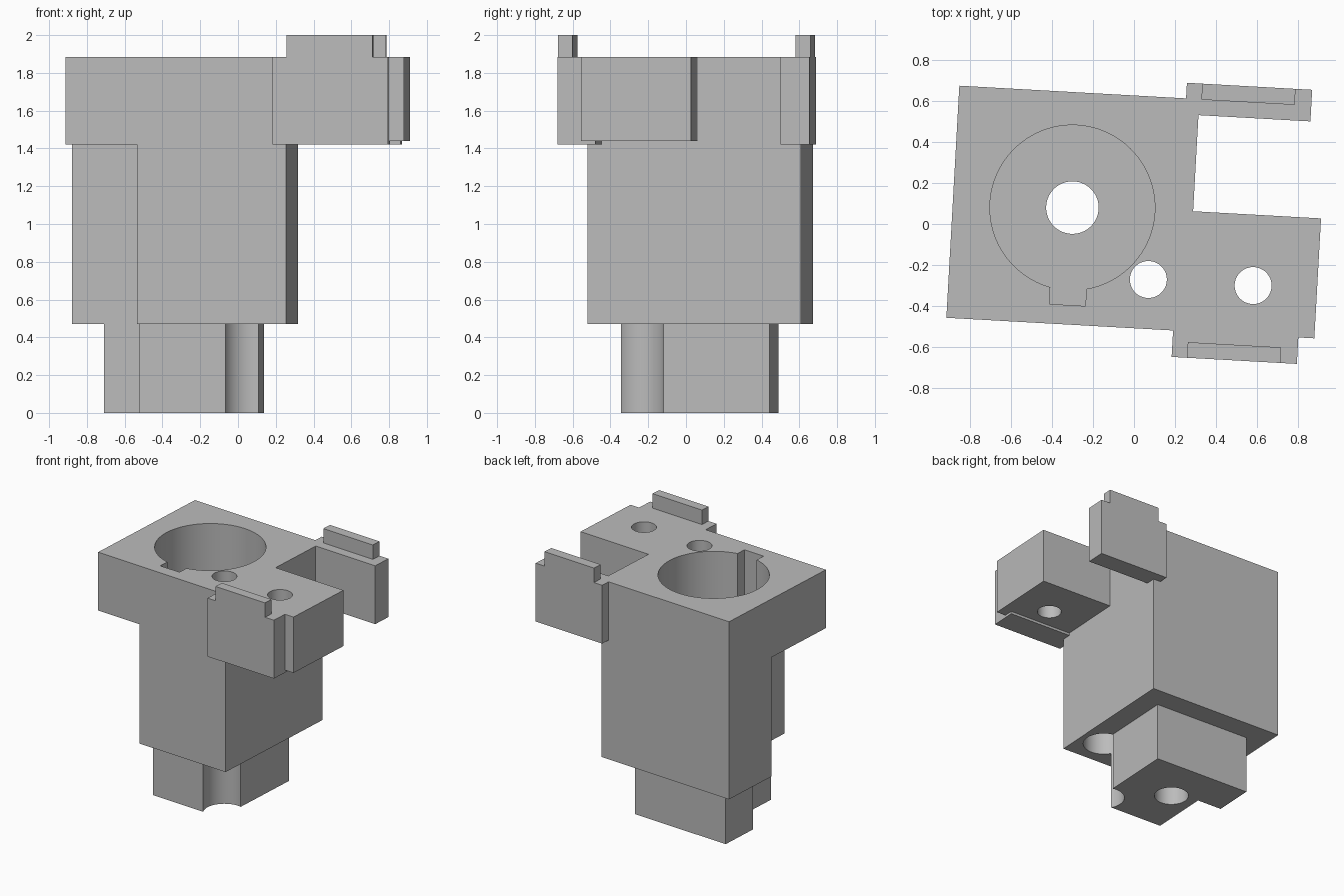
import bpy, bmesh, math
from mathutils import Matrix

if "Cube" in bpy.data.objects:
    bpy.data.objects.remove(bpy.data.objects["Cube"])

TURN = Matrix.Rotation(math.radians(-3.2), 4, 'Z')   # whole part sits slightly turned

grey = bpy.data.materials.new("plain_grey")
grey.diffuse_color = (0.5, 0.5, 0.5, 1)
grey.use_nodes = True
grey.node_tree.nodes["Principled BSDF"].inputs["Base Color"].default_value = grey.diffuse_color


def prism(name, outline, z0, z1):
    """Extrude a flat counter-clockwise outline from z0 to z1."""
    bm = bmesh.new()
    face = bm.faces.new([bm.verts.new((x, y, z0)) for x, y in outline])
    top = bmesh.ops.extrude_face_region(bm, geom=[face])
    verts = [v for v in top["geom"] if isinstance(v, bmesh.types.BMVert)]
    bmesh.ops.translate(bm, verts=verts, vec=(0, 0, z1 - z0))
    bmesh.ops.recalc_face_normals(bm, faces=bm.faces)
    mesh = bpy.data.meshes.new(name)
    bm.to_mesh(mesh)
    bm.free()
    mesh.materials.append(grey)
    ob = bpy.data.objects.new(name, mesh)
    bpy.context.collection.objects.link(ob)
    return ob


def box(name, x0, x1, y0, y1, z0, z1):
    return prism(name, [(x0, y0), (x1, y0), (x1, y1), (x0, y1)], z0, z1)


def cylinder(name, x, y, r, z0, z1, n=64):
    ring = [(x + r * math.cos(math.tau * i / n), y + r * math.sin(math.tau * i / n))
            for i in range(n)]
    return prism(name, ring, z0, z1)


def combine(target, tools, operation):
    """Apply exact booleans one after another and remove the tools."""
    bpy.context.view_layer.objects.active = target
    for tool in tools:
        mod = target.modifiers.new("combine", 'BOOLEAN')
        mod.operation, mod.solver, mod.object = operation, 'EXACT', tool
        bpy.ops.object.modifier_apply(modifier=mod.name)
        bpy.data.objects.remove(tool)


def notched(name, x0, x1, y0, y1, z0, z1):
    """Block whose front left corner is cut away."""
    return prism(name, [(-.506, y0), (x1, y0), (x1, y1), (x0, y1),
                        (x0, .128), (-.506, .128)], z0, z1)


BORE = (-.304, .063)
SCREW = (.085, -.266)

# head plate, column, foot, side block, two arms with raised tabs
housing = box("housing", -.887, .284, -.507, .625, 1.42, 1.885)
foot = notched("foot", -.718, .114, -.348, .45, 0, .47)
combine(foot, [cylinder("foot_relief", *SCREW, .155, -.1, .6)], 'DIFFERENCE')
combine(housing, [
    notched("column", -.887, .284, -.507, .625, .47, 1.42),
    box("side_block", .2, .908, -.507, .078, 1.44, 1.885),
    box("front_arm", .219, .83, -.636, -.433, 1.42, 1.885),
    box("back_arm", .219, .83, .547, .701, 1.42, 1.885),
    box("front_tab", .294, .749, -.636, -.56, 1.8, 2),
    box("back_tab", .294, .749, .623, .701, 1.8, 2),
    foot,
], 'UNION')

# round seat with key slot, through hole, screw holes and screw head recess
combine(housing, [
    cylinder("seat_cut", *BORE, .402, 1.46, 2.1, 96),
    box("slot_cut", -.39, -.214, -.412, -.2, 1.46, 2.1),
    cylinder("through_cut", *BORE, .128, -.1, 2.1),
    cylinder("screw_cut", *SCREW, .09, -.1, 2.1),
    cylinder("recess_cut", *SCREW, .155, .4, 1.42),
    cylinder("block_cut", .596, -.267, .09, 1.3, 2.1),
], 'DIFFERENCE')

housing.data.transform(TURN)
bpy.ops.object.select_all(action='DESELECT')
housing.select_set(True)
bpy.context.view_layer.objects.active = housing
bpy.ops.object.shade_smooth_by_angle(angle=math.radians(30))
